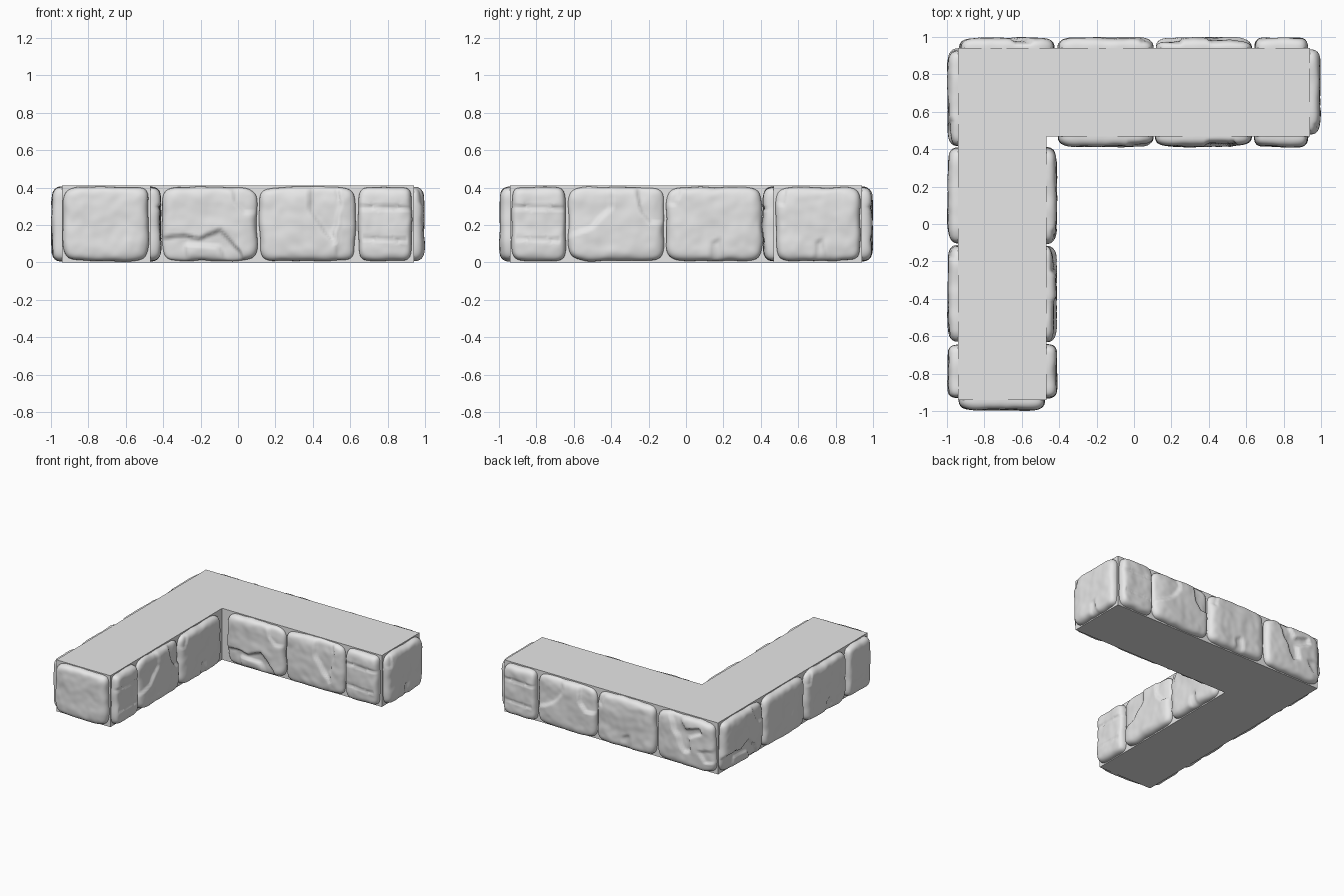
import bpy, bmesh, math
from mathutils import Vector, noise

cube = bpy.data.objects.get("Cube")
if cube:
    bpy.data.objects.remove(cube, do_unlink=True)

grey = bpy.data.materials.new("stone grey")
grey.use_nodes = True
grey.diffuse_color = (0.8, 0.8, 0.8, 1)
grey.node_tree.nodes["Principled BSDF"].inputs["Base Color"].default_value = (0.8, 0.8, 0.8, 1)

TOP = 0.41     # wall height
OUT = 0.942    # outer wall planes
INN = 0.467    # inner wall planes


def finish(name, bm, smooth):
    mesh = bpy.data.meshes.new(name)
    bm.to_mesh(mesh)
    bm.free()
    mesh.materials.append(grey)
    for p in mesh.polygons:
        p.use_smooth = smooth
    obj = bpy.data.objects.new(name, mesh)
    bpy.context.collection.objects.link(obj)
    return obj


# Flat-sided L-shaped core
bm = bmesh.new()
outline = [(-OUT, -OUT), (-INN, -OUT), (-INN, INN), (OUT, INN), (OUT, OUT), (-OUT, OUT)]
base = bm.faces.new([bm.verts.new((x, y, 0)) for x, y in outline])
ext = bmesh.ops.extrude_face_region(bm, geom=[base])
bmesh.ops.translate(bm, vec=(0, 0, TOP), verts=[v for v in ext["geom"] if isinstance(v, bmesh.types.BMVert)])
bmesh.ops.recalc_face_normals(bm, faces=bm.faces)
finish("wall_core", bm, False)

# Chipped areas of each stone type: depth of cut, then its corners in -1..1
CHIPS = {
    "plain": [],
    "notched": [(.012, [(-.1, -1.2), (-.05, -.5), (.12, -.4), (.2, -1.2)]),
                (.01, [(-1.2, .6), (-.8, .5), (-.7, 1.2), (-1.2, 1.2)])],
    "ledge": [(.024, [(-1.2, -.4), (-.5, -.3), (-.2, -.4), (.2, -.15), (.5, -.5), (.85, -1.2), (-1.2, -1.2)]),
              (-.015, [(-.5, -.55), (.2, -.6), (.4, -1.2), (-.5, -1.2)]),
              (.012, [(.4, 1.2), (.5, .6), (.7, .3), (1.2, .3), (1.2, 1.2)])],
    "cracked": [(.018, [(0, 1.2), (.05, .3), (.55, -.5), (.62, .2), (.7, .85), (.6, 1.2)]),
                (.008, [(.6, 1.2), (.66, .2), (.58, -1.2), (1.2, -1.2), (1.2, 1.2)])],
    "cleft": [(.016, [(-1.2, 1.2), (-.1, 1.2), (-.1, .45), (-.55, -.1), (-1.2, -.4)]),
              (.02, [(.4, 1.2), (.5, .3), (.7, .05), (1.2, 0), (1.2, 1.2)])],
    "banded": [(.01, [(-1.2, .5), (1.2, .45), (1.2, .38), (-1.2, .42)]),
               (.008, [(-.8, -.35), (.8, -.4), (.8, -.48), (-.8, -.42)])],
    "forked": [(.02, [(-.6, 1.2), (-.25, .2), (0, -.4), (.2, -.3), (.1, .2), (.6, .5), (.5, .7), (0, .5), (-.2, 1.2)]),
               (.014, [(.5, -.2), (1.2, 0), (1.2, -.5), (.7, -.6)])],
}


def signed_distance(p, poly):
    """Distance to a polygon edge, negative inside."""
    best, inside = 9.0, False
    for i, a in enumerate(poly):
        a, b = Vector(a), Vector(poly[i - 1])
        ab = b - a
        t = max(0, min(1, (p - a).dot(ab) / ab.length_squared))
        best = min(best, (p - a - ab * t).length)
        if (a.y > p.y) != (b.y > p.y) and p.x < a.x + ab.x * (p.y - a.y) / ab.y:
            inside = not inside
    return -best if inside else best


def stone(name, normal, plane, lo, hi, kind, seed, nu=56, nv=44):
    """Rounded, uneven stone pressed onto a wall plane, spanning lo..hi along it."""
    n = Vector(normal)
    u = Vector((0, 0, 1)).cross(n)
    sign = u.x + u.y
    mid, half = (lo + hi) / 2, (hi - lo) / 2
    bm = bmesh.new()
    rows = []
    for j in range(nv + 1):
        row = []
        for i in range(nu + 1):
            a = math.sin((2 * i / nu - 1) * math.pi / 2)
            b = math.sin((2 * j / nv - 1) * math.pi / 2)
            r = max(abs(a), abs(b))
            k = r / max((abs(a) ** 7 + abs(b) ** 7) ** (1 / 7), 1e-6)
            p = Vector((a * k, b * k))
            # wavy outline
            q = Vector((p.x * half * 5, p.y, seed * 7.3))
            p2 = p * (1 - .03 * r + .035 * r * noise.noise(q * 2))
            # rounded rim, lumpy face and chips
            h = .053 + .007 * noise.noise(q * 1.6) + .003 * noise.noise(q * 4)
            for depth, poly in CHIPS[kind]:
                d = signed_distance(p + Vector((.06 * noise.noise(q * 3), 0)), poly)
                s = max(0, min(1, .5 - d / .09))
                h -= depth * s * s * (3 - 2 * s)
            h = min(h, .058) * max(0, 1 - r ** 9) ** .45 - (.004 if r > .999 else 0)
            z = max(.004, min(TOP - .003, TOP / 2 + p2.y * .203))
            co = n * (plane + h) + u * (sign * mid + p2.x * half)
            row.append(bm.verts.new((co.x, co.y, z)))
        rows.append(row)
    for j in range(nv):
        for i in range(nu):
            bm.faces.new((rows[j][i], rows[j][i + 1], rows[j + 1][i + 1], rows[j + 1][i]))
    finish(name, bm, True)


# Spans shared by both arms of the L, from the corner outwards
CORNER, NEAR, MIDDLE, FAR = (-.94, -.415), (-.415, .11), (.11, .635), (.64, .935)
FRONT, BACK, RIGHT, LEFT = (0, -1, 0), (0, 1, 0), (1, 0, 0), (-1, 0, 0)

# wall name, outward normal, plane distance, mirrored span, stones
WALLS = [
    ("front_end", FRONT, OUT, 1, [((-.94, -.47), "plain")]),
    ("right_end", RIGHT, OUT, -1, [((-.94, -.475), "notched")]),
    ("inner_back", FRONT, -INN, 1, [(NEAR, "ledge"), (MIDDLE, "cracked"), (FAR, "banded")]),
    ("inner_side", RIGHT, -INN, -1, [(NEAR, "notched"), (MIDDLE, "cleft"), (FAR, "banded")]),
    ("outer_back", BACK, OUT, 1, [(CORNER, "forked"), (NEAR, "notched"), (MIDDLE, "cleft"), (FAR, "banded")]),
    ("outer_side", LEFT, OUT, -1, [(CORNER, "ledge"), (NEAR, "plain"), (MIDDLE, "notched"), (FAR, "plain")]),
]
seed = 1
for wall, normal, plane, flip, stones in WALLS:
    for i, (span, kind) in enumerate(stones):
        lo, hi = sorted(flip * s for s in span)
        stone(f"{wall}_stone_{i + 1}", normal, plane, lo, hi, kind, seed)
        seed += 1
